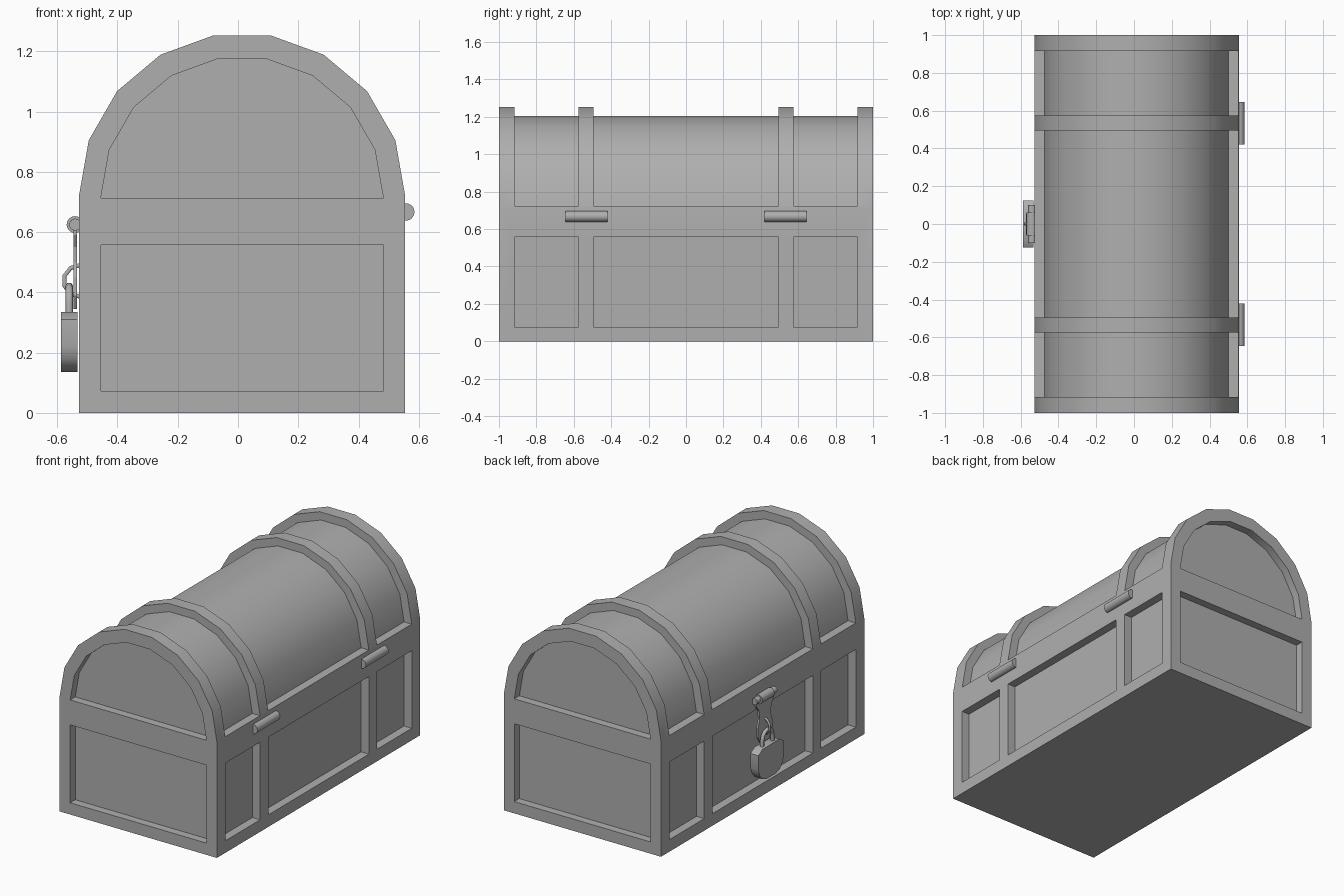
import bpy, bmesh, math

if "Cube" in bpy.data.objects:
    bpy.data.objects.remove(bpy.data.objects["Cube"])

CX = 0.0135      # chest centre line in x
HALF = 0.5415    # half width of the chest

grey = bpy.data.materials.new("dark_grey")
grey.diffuse_color = (0.43, 0.43, 0.43, 1)
grey.use_nodes = True
grey.node_tree.nodes["Principled BSDF"].inputs["Base Color"].default_value = grey.diffuse_color


def add_prism(bm, pts, lo, hi, axis="y"):
    """Extrude a 2D profile along y (points are x,z) or along x (points are y,z)."""
    def place(p, d):
        return (p[0], d, p[1]) if axis == "y" else (d, p[0], p[1])
    a = [bm.verts.new(place(p, lo)) for p in pts]
    b = [bm.verts.new(place(p, hi)) for p in pts]
    n = len(pts)
    faces = [bm.faces.new(a), bm.faces.new(b[::-1])]
    for i in range(n):
        faces.append(bm.faces.new((a[i], b[i], b[(i + 1) % n], a[(i + 1) % n])))
    bmesh.ops.recalc_face_normals(bm, faces=faces)


def finish(name, bm):
    me = bpy.data.meshes.new(name)
    bm.to_mesh(me)
    bm.free()
    me.materials.append(grey)
    ob = bpy.data.objects.new(name, me)
    bpy.context.collection.objects.link(ob)
    return ob


def activate(ob):
    bpy.ops.object.select_all(action="DESELECT")
    ob.select_set(True)
    bpy.context.view_layer.objects.active = ob


def smooth(ob):
    activate(ob)
    bpy.ops.object.shade_smooth_by_angle(angle=math.radians(35))


def arc(r, z0):
    return [(CX + r * math.cos(math.radians(20 * i)),
             z0 + r * math.sin(math.radians(20 * i))) for i in range(10)]


def rect(x0, x1, z0, z1):
    return [(x0, z0), (x1, z0), (x1, z1), (x0, z1)]


def rod(name, x, y, z, r, length, sides=16):
    bpy.ops.mesh.primitive_cylinder_add(vertices=sides, radius=r, depth=length,
                                        location=(x, y, z), rotation=(math.pi / 2, 0, 0))
    ob = bpy.context.object
    ob.name = name
    ob.data.materials.append(grey)
    smooth(ob)
    return ob


def wire(name, pts, r):
    cu = bpy.data.curves.new(name, "CURVE")
    cu.dimensions = "3D"
    cu.bevel_depth = r
    cu.bevel_resolution = 1
    cu.use_fill_caps = True
    cu.materials.append(grey)
    sp = cu.splines.new("POLY")
    sp.points.add(len(pts) - 1)
    for p, co in zip(sp.points, pts):
        p.co = (*co, 1)
    ob = bpy.data.objects.new(name, cu)
    bpy.context.collection.objects.link(ob)
    return ob


# Chest body: box with a nine-sided barrel lid
bm = bmesh.new()
add_prism(bm, [(CX - HALF, 0), (CX + HALF, 0)] + arc(HALF, 0.72), -1, 1)
chest = finish("chest_body", bm)

# Cutter for all the recessed panels
bm = bmesh.new()
for y0, y1 in ((-0.917, -0.575), (-0.495, 0.495), (0.575, 0.917)):
    for s in (-1, 1):
        add_prism(bm, rect(CX + s * 0.488, CX + s * 0.7, 0.075, 0.558), y0, y1)
    add_prism(bm, arc(0.488, 0.723) + arc(0.7, 0.723)[::-1], y0, y1)
for y0, y1 in ((-1.1, -0.95), (0.95, 1.1)):
    add_prism(bm, rect(CX - 0.469, CX + 0.469, 0.073, 0.558), y0, y1)
    add_prism(bm, arc(0.469, 0.713), y0, y1)
cutter = finish("panel_cutter", bm)
cutter.hide_render = True

mod = chest.modifiers.new("panels", "BOOLEAN")
mod.operation = "DIFFERENCE"
mod.solver = "EXACT"
mod.object = cutter
activate(chest)
bpy.ops.object.modifier_apply(modifier=mod.name)
bpy.data.objects.remove(cutter)
smooth(chest)

# Lid hinges on the right side
for s in (-1, 1):
    rod("lid_hinge", 0.557, s * 0.533, 0.667, 0.029, 0.225)

# Hasp pivot: thick middle barrel on a thinner pin
rod("hasp_barrel", -0.541, 0, 0.625, 0.028, 0.12)
rod("hasp_pin", -0.54, 0, 0.625, 0.02, 0.2)

# Hasp plate: waisted strap with a rounded lower head
half = [(0.085, 0.62), (0.085, 0.59), (0.06, 0.55), (0.055, 0.5),
        (0.07, 0.45), (0.07, 0.39), (0.04, 0.345)]
bm = bmesh.new()
add_prism(bm, half + [(-y, z) for y, z in half[::-1]], -0.546, -0.534, "x")
finish("hasp_plate", bm)

# Staple: half ring sticking out of the chest through the hasp
wire("staple", [(-0.522 - 0.057 * math.sin(math.pi * i / 5), 0,
                 0.438 + 0.053 * math.cos(math.pi * i / 5)) for i in range(6)], 0.008)

# Padlock body and shackle
half = [(0.085, 0.335), (0.125, 0.31), (0.125, 0.22), (0.112, 0.18),
        (0.085, 0.15), (0.045, 0.136)]
bm = bmesh.new()
add_prism(bm, half + [(-y, z) for y, z in half[::-1]], -0.587, -0.532, "x")
smooth(finish("padlock_body", bm))
bow = [(-0.56, 0.05 * math.cos(math.pi * i / 6), 0.37 + 0.05 * math.sin(math.pi * i / 6))
       for i in range(7)]
wire("padlock_shackle", [(-0.56, 0.05, 0.32)] + bow + [(-0.56, -0.05, 0.32)], 0.013)
